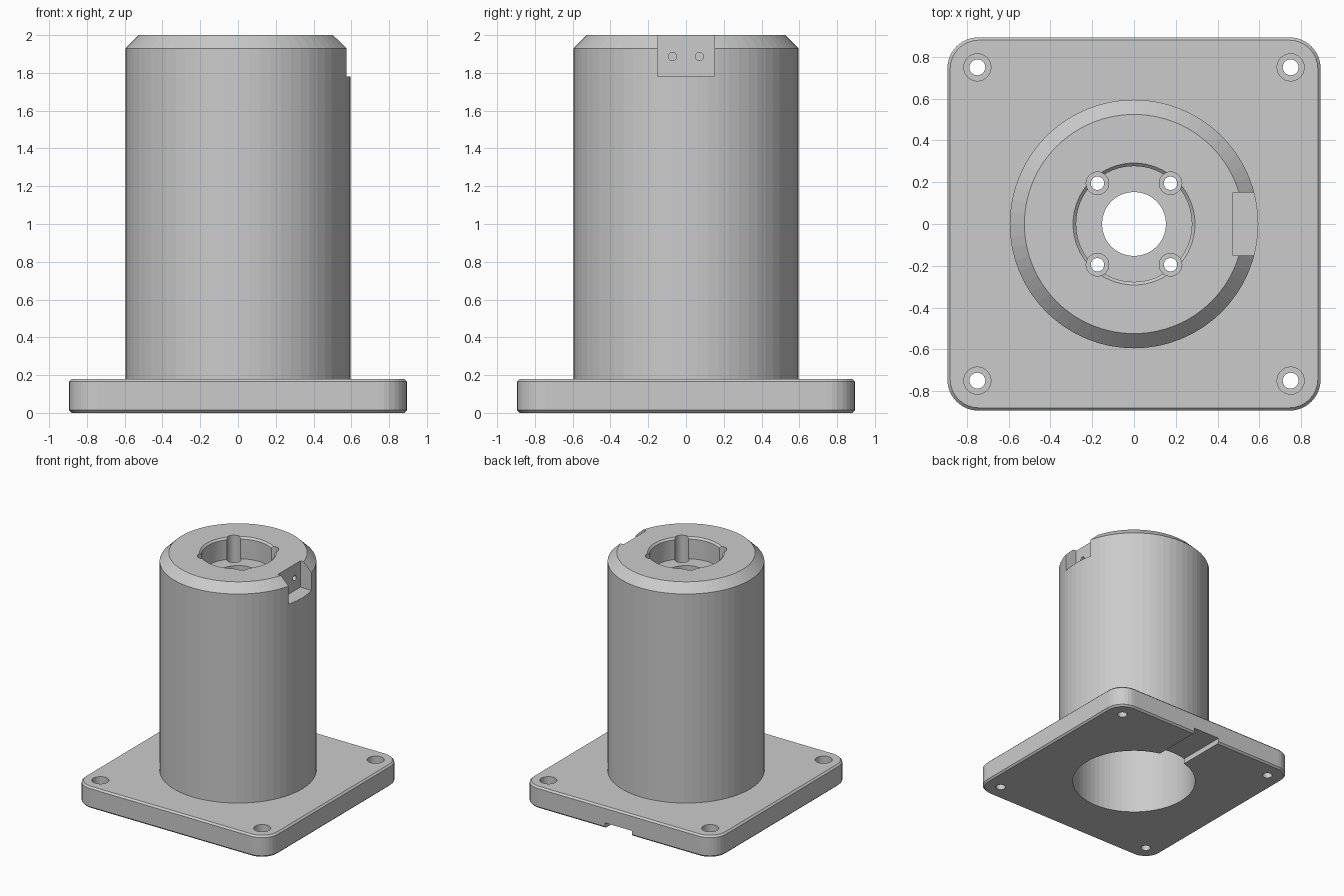
import bpy, bmesh
from math import cos, sin, pi

if "Cube" in bpy.data.objects:
    bpy.data.objects.remove(bpy.data.objects["Cube"])


def make_object(name, bm):
    bmesh.ops.recalc_face_normals(bm, faces=bm.faces)
    mesh = bpy.data.meshes.new(name)
    bm.to_mesh(mesh)
    bm.free()
    obj = bpy.data.objects.new(name, mesh)
    bpy.context.collection.objects.link(obj)
    return obj


def stack(name, rings):
    """Closed solid lofted through rings of points, capped at both ends."""
    bm = bmesh.new()
    loops = [[bm.verts.new(p) for p in ring] for ring in rings]
    n = len(loops[0])
    for a, b in zip(loops, loops[1:]):
        for i in range(n):
            j = (i + 1) % n
            bm.faces.new((a[i], a[j], b[j], b[i]))
    bm.faces.new(loops[0])
    bm.faces.new(loops[-1])
    return make_object(name, bm)


def lathe(name, profile, x=0, y=0, sides=64):
    """Round solid from (radius, z) pairs."""
    return stack(name, [[(x + r * cos(2 * pi * i / sides), y + r * sin(2 * pi * i / sides), z)
                         for i in range(sides)] for r, z in profile])


def box(name, lo, hi):
    corners = [(lo[0], lo[1]), (hi[0], lo[1]), (hi[0], hi[1]), (lo[0], hi[1])]
    return stack(name, [[(x, y, z) for x, y in corners] for z in (lo[2], hi[2])])


def rounded_ring(half, radius, z, steps=8):
    ring = []
    for q, (sx, sy) in enumerate([(1, 1), (-1, 1), (-1, -1), (1, -1)]):
        for k in range(steps + 1):
            a = (q + k / steps) * pi / 2
            ring.append((sx * (half - radius) + radius * cos(a),
                         sy * (half - radius) + radius * sin(a), z))
    return ring


def combine(target, tool, operation='DIFFERENCE'):
    mod = target.modifiers.new(tool.name, 'BOOLEAN')
    mod.operation = operation
    mod.solver = 'EXACT'
    mod.object = tool
    bpy.context.view_layer.objects.active = target
    bpy.ops.object.modifier_apply(modifier=mod.name)
    bpy.data.objects.remove(tool)


# Square base plate with rounded corners and chamfered edges
H, C = 0.894, 0.014
mount = stack("motor_mount", [rounded_ring(H - C, 0.15 - C, 0), rounded_ring(H, 0.15, C),
                              rounded_ring(H, 0.15, 0.18 - C), rounded_ring(H - C, 0.15 - C, 0.18)])

# Column with chamfered top
combine(mount, lathe("column", [(0.595, 0.09), (0.595, 1.93), (0.525, 2.0)]), 'UNION')

# Large cavity open at the bottom, top recess with chamfered lip, centre bore
combine(mount, lathe("cavity", [(0.485, -0.1), (0.485, 1.64)]))
combine(mount, lathe("recess", [(0.277, 1.82), (0.277, 1.985), (0.292, 2.0), (0.292, 2.1)]))
combine(mount, lathe("centre_bore", [(0.153, 1.5), (0.153, 1.9)], sides=48))

# Stepped screw holes around the bore and at the plate corners
for sx in (-1, 1):
    for sy in (-1, 1):
        combine(mount, lathe("top_screw", [(0.032, 1.5), (0.032, 1.76), (0.054, 1.76), (0.054, 2.1)],
                             sx * 0.175, sy * 0.195, 32))
        combine(mount, lathe("plate_screw", [(0.038, -0.1), (0.038, 0.1), (0.065, 0.1), (0.065, 0.3)],
                             sx * 0.75, sy * 0.75, 32))

# Flat pocket on the right side of the column with two small screw holes
combine(mount, box("side_pocket", (0.473, -0.15, 1.78), (0.8, 0.15, 2.2)))
for y in (-0.072, 0.072):
    hole = [[(x, y + 0.022 * cos(2 * pi * i / 24), 1.887 + 0.022 * sin(2 * pi * i / 24))
             for i in range(24)] for x in (0.36, 0.6)]
    combine(mount, stack("side_screw", hole))

# Cable channel under the back of the plate
combine(mount, box("cable_channel", (-0.125, 0.4, -0.1), (0.125, 1.0, 0.045)))
